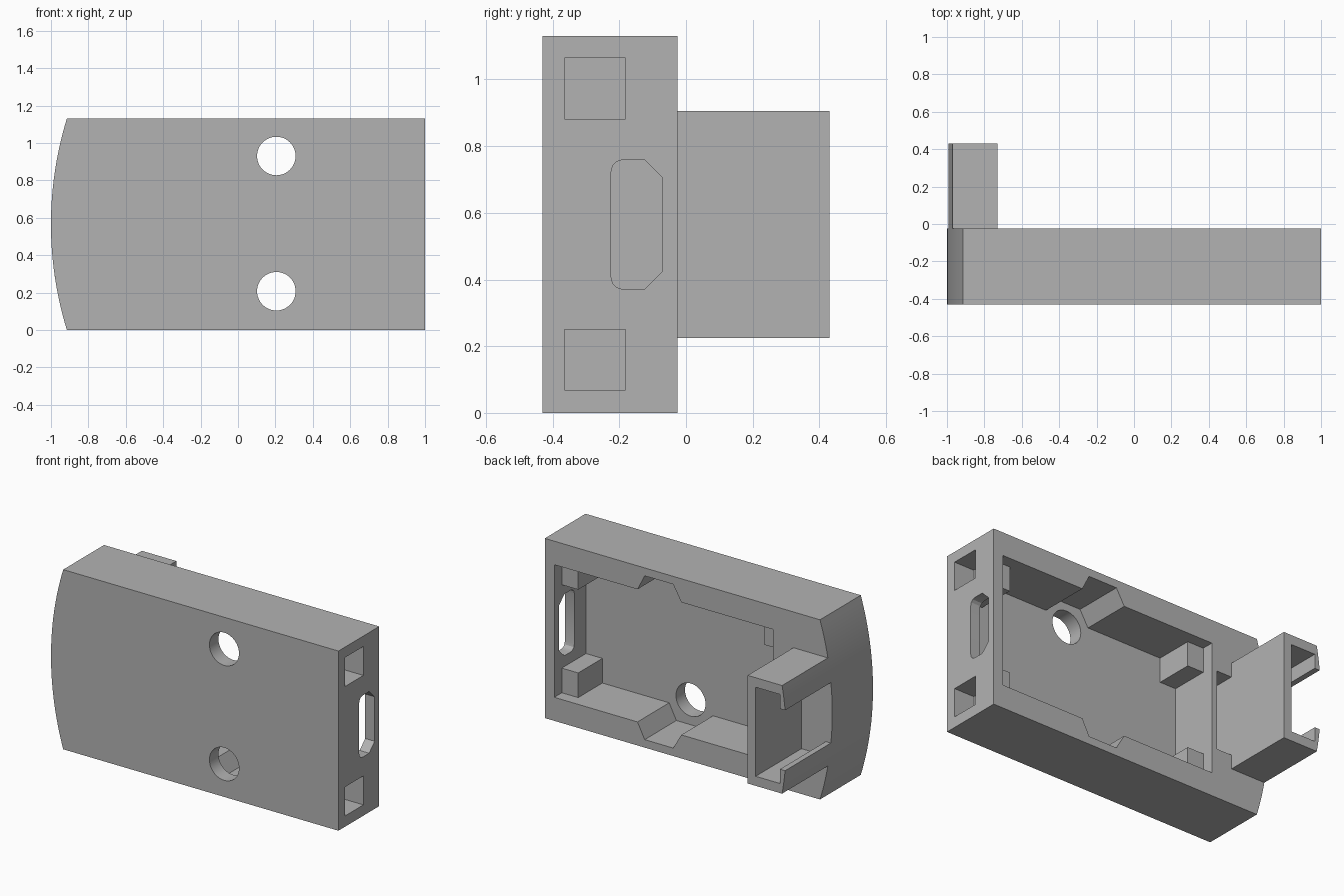
import bpy, bmesh, math

cube = bpy.data.objects.get("Cube")
if cube:
    bpy.data.objects.remove(cube, do_unlink=True)

MID, RADIUS = 0.565, 1.92                 # mid height and radius of the bowed end
FRONT, FLOOR, BACK = -0.43, -0.34, -0.025  # depth planes

grey = bpy.data.materials.new("plain grey")
grey.use_nodes = True
grey.diffuse_color = (0.45, 0.45, 0.45, 1)
grey.node_tree.nodes["Principled BSDF"].inputs["Base Color"].default_value = (0.45, 0.45, 0.45, 1)


def prism(name, pts, a, b, axis="y"):
    """Extrude an (x, z) profile along y, or a (y, z) profile along x."""
    bm = bmesh.new()
    place = (lambda p, d: (p[0], d, p[1])) if axis == "y" else (lambda p, d: (d, p[0], p[1]))
    lo = [bm.verts.new(place(p, a)) for p in pts]
    hi = [bm.verts.new(place(p, b)) for p in pts]
    bm.faces.new(lo)
    bm.faces.new(hi[::-1])
    n = len(pts)
    for i in range(n):
        j = (i + 1) % n
        bm.faces.new((lo[i], hi[i], hi[j], lo[j]))
    bmesh.ops.recalc_face_normals(bm, faces=bm.faces)
    me = bpy.data.meshes.new(name)
    bm.to_mesh(me)
    bm.free()
    me.materials.append(grey)
    ob = bpy.data.objects.new(name, me)
    bpy.context.collection.objects.link(ob)
    return ob


def box(name, x, y, z):
    return prism(name, [(x[0], z[0]), (x[1], z[0]), (x[1], z[1]), (x[0], z[1])], *y)


def combine(target, tool, operation="DIFFERENCE"):
    tool.hide_render = True
    mod = target.modifiers.new("cut", "BOOLEAN")
    mod.operation, mod.solver, mod.object = operation, "EXACT", tool
    with bpy.context.temp_override(object=target, active_object=target):
        bpy.ops.object.modifier_apply(modifier=mod.name)
    bpy.data.objects.remove(tool, do_unlink=True)


def bow(z0, z1, n):
    """Points on the bowed end between two heights."""
    zs = [z0 + (z1 - z0) * i / n for i in range(n + 1)]
    return [(RADIUS - 1 - math.sqrt(RADIUS ** 2 - (z - MID) ** 2), z) for z in zs]


def flip(pts):
    """Mirror a profile about the mid height, in reverse order."""
    return [(x, 2 * MID - z) for x, z in reversed(pts)]


# Case with one bowed end
case = prism("case", [(1, 0), (1, 2 * MID)] + bow(2 * MID, 0, 32), FRONT, BACK)

# Open cavity in the back, widened beside the screw holes
upper = [(0.934, 0.982), (0.355, 0.982), (0.305, 1.08), (0.107, 1.08), (0.05, 0.982), (-0.588, 0.982)]
combine(case, prism("cavity", upper + flip(upper), FLOOR, BACK + 0.1))

# Corner blocks inside the cavity
for low, high in ((0.1, 0.303), (2 * MID - 0.303, 1.03)):
    for x in ((0.82, 0.96), (-0.61, -0.475)):
        combine(case, box("corner_block", x, (FLOOR - 0.03, -0.10), (low, high)), "UNION")

# Square sockets in the flat end
for z in ((0.068, 0.25), (0.882, 1.064)):
    combine(case, box("socket", (0.86, 1.1), (-0.365, -0.182), z))

# Cable slot through the flat end, softened on one side and chamfered on the other
slot = [(-0.07, 0.705), (-0.125, 0.759), (-0.19, 0.759), (-0.207, 0.754), (-0.22, 0.741), (-0.225, 0.72)]
combine(case, prism("cable_slot", slot + flip(slot), 0.9, 1.1, "x"))

# Screw holes through the front plate
for cz in (0.207, 0.93):
    ring = [(0.205 + 0.103 * math.cos(t * math.tau / 48), cz + 0.103 * math.sin(t * math.tau / 48))
            for t in range(48)]
    combine(case, prism("screw_hole", ring, FRONT - 0.1, FLOOR + 0.02))

# Narrow recess beside the clip
combine(case, box("recess", (-0.73, -0.624), (FLOOR, BACK + 0.1), (0.314, 0.816)))

# Channel clip on the back, with short lips following the bowed end
half = [(-0.73, 0.905)] + bow(0.905, 0.755, 8) + [(-0.955, 0.755), (-0.955, 0.845), (-0.786, 0.845)]
clip = prism("channel_clip", half + flip(half), BACK, 0.43)

# Smooth bowed and round faces, keep edges crisp
bpy.context.view_layer.update()
for part in (case, clip):
    part.select_set(True)
bpy.context.view_layer.objects.active = case
bpy.ops.object.shade_smooth_by_angle(angle=math.radians(20))
